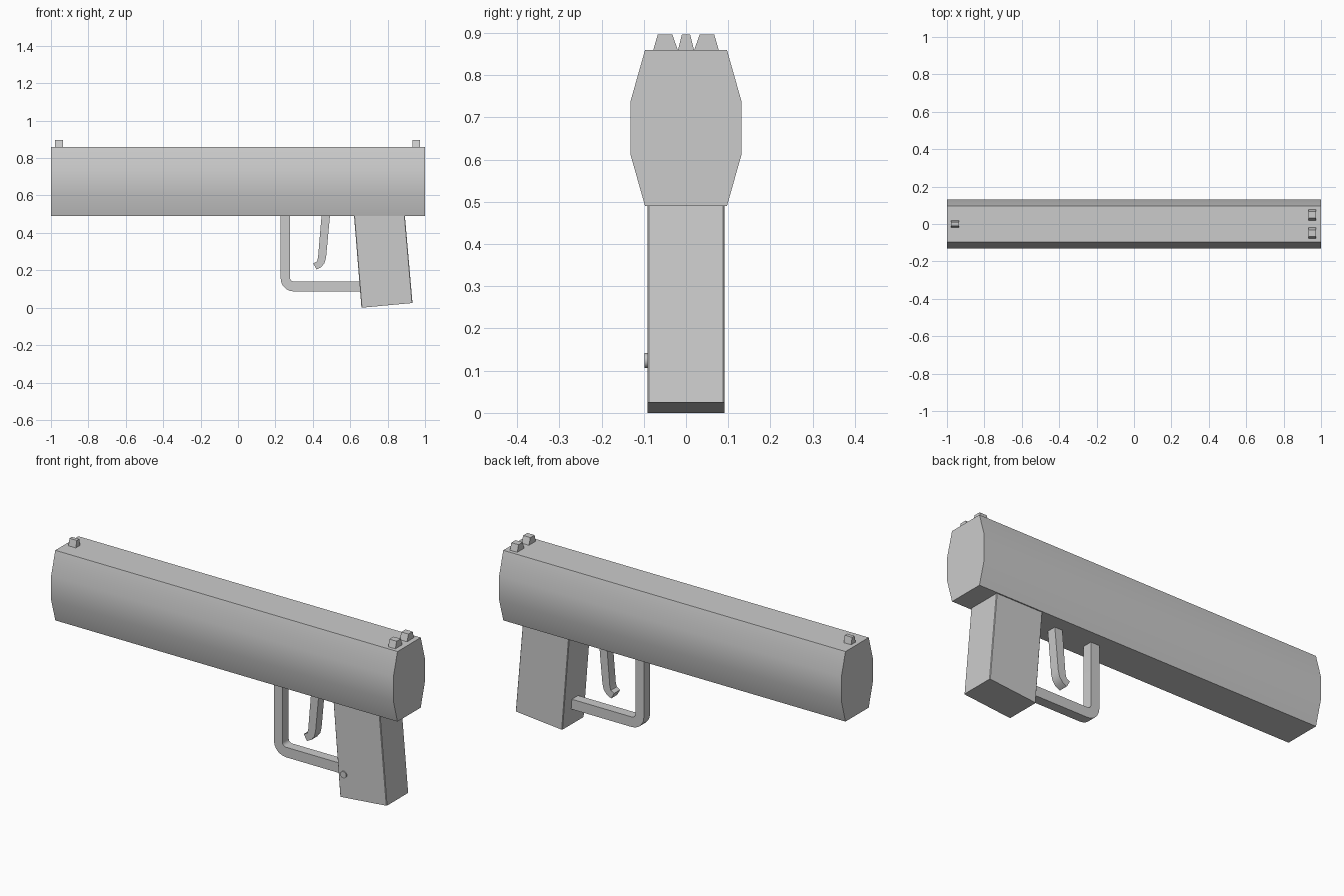
import bpy, bmesh, math
from mathutils import Vector

if "Cube" in bpy.data.objects:
    bpy.data.objects.remove(bpy.data.objects["Cube"])


def arc(cx, cz, r, a0, a1, n=5):
    """Points on an arc, angles in degrees."""
    return [(cx + r * math.cos(math.radians(a0 + (a1 - a0) * i / n)),
             cz + r * math.sin(math.radians(a0 + (a1 - a0) * i / n))) for i in range(n + 1)]


def extrude(name, profile, axis, lo, hi, bevel=0.0, smooth=True):
    """Extrude a closed profile along x (profile in yz) or y (profile in xz)."""
    put = (lambda p: (lo, p[0], p[1])) if axis == 'x' else (lambda p: (p[0], lo, p[1]))
    step = Vector((hi - lo, 0, 0)) if axis == 'x' else Vector((0, hi - lo, 0))
    bm = bmesh.new()
    face = bm.faces.new([bm.verts.new(put(p)) for p in profile])
    out = bmesh.ops.extrude_face_region(bm, geom=[face], use_keep_orig=True)
    bmesh.ops.translate(bm, vec=step, verts=[g for g in out['geom'] if isinstance(g, bmesh.types.BMVert)])
    if bevel:
        # soften only the long upright edges
        edges = [e for e in bm.edges if abs(e.verts[0].co.z - e.verts[1].co.z) > 0.3]
        bmesh.ops.bevel(bm, geom=edges, offset=bevel, segments=1, affect='EDGES')
    bmesh.ops.recalc_face_normals(bm, faces=bm.faces)
    mesh = bpy.data.meshes.new(name)
    bm.to_mesh(mesh)
    bm.free()
    obj = bpy.data.objects.new(name, mesh)
    bpy.context.collection.objects.link(obj)
    if smooth:
        bpy.ops.object.select_all(action='DESELECT')
        obj.select_set(True)
        bpy.context.view_layer.objects.active = obj
        bpy.ops.object.shade_smooth_by_angle(angle=math.radians(30))
    return obj


# Eight-sided slide
half = [(0.097, 0.49), (0.131, 0.61), (0.131, 0.74), (0.097, 0.86)]
extrude("slide", half + [(-y, z) for y, z in reversed(half)], 'x', -1, 1)

# Raked grip
extrude("grip", [(0.62, 0.495), (0.66, 0.0), (0.933, 0.025), (0.892, 0.495)],
        'y', -0.091, 0.091, bevel=0.003, smooth=False)

# Trigger guard: L-shaped bar with a rounded corner
guard = ([(0.228, 0.495)] + arc(0.298, 0.157, 0.07, 180, 270) + [(0.70, 0.087), (0.70, 0.14)]
         + arc(0.298, 0.16, 0.02, 270, 180) + [(0.278, 0.495)])
extrude("trigger_guard", guard, 'y', -0.026, 0.026)

# Hooked trigger
extrude("trigger", [(0.447, 0.495), (0.428, 0.27), (0.422, 0.247), (0.402, 0.237), (0.420, 0.205),
                    (0.446, 0.218), (0.463, 0.24), (0.471, 0.27), (0.492, 0.495)], 'y', -0.025, 0.025)

# Front sight and mirrored pair of rear sights
extrude("front_sight", [(-0.02, 0.855), (0.02, 0.855), (0.01, 0.896), (-0.01, 0.896)],
        'x', -0.978, -0.935, smooth=False)
rear = [(0.018, 0.855), (0.079, 0.855), (0.067, 0.896), (0.032, 0.896)]
for side, label in ((1, "left"), (-1, "right")):
    extrude("rear_sight_" + label, [(side * y, z) for y, z in rear], 'x', 0.932, 0.974, smooth=False)

# Small release button on the front side of the grip
extrude("release_button", arc(0.683, 0.124, 0.0175, 0, 345, 23), 'y', -0.098, -0.08)
